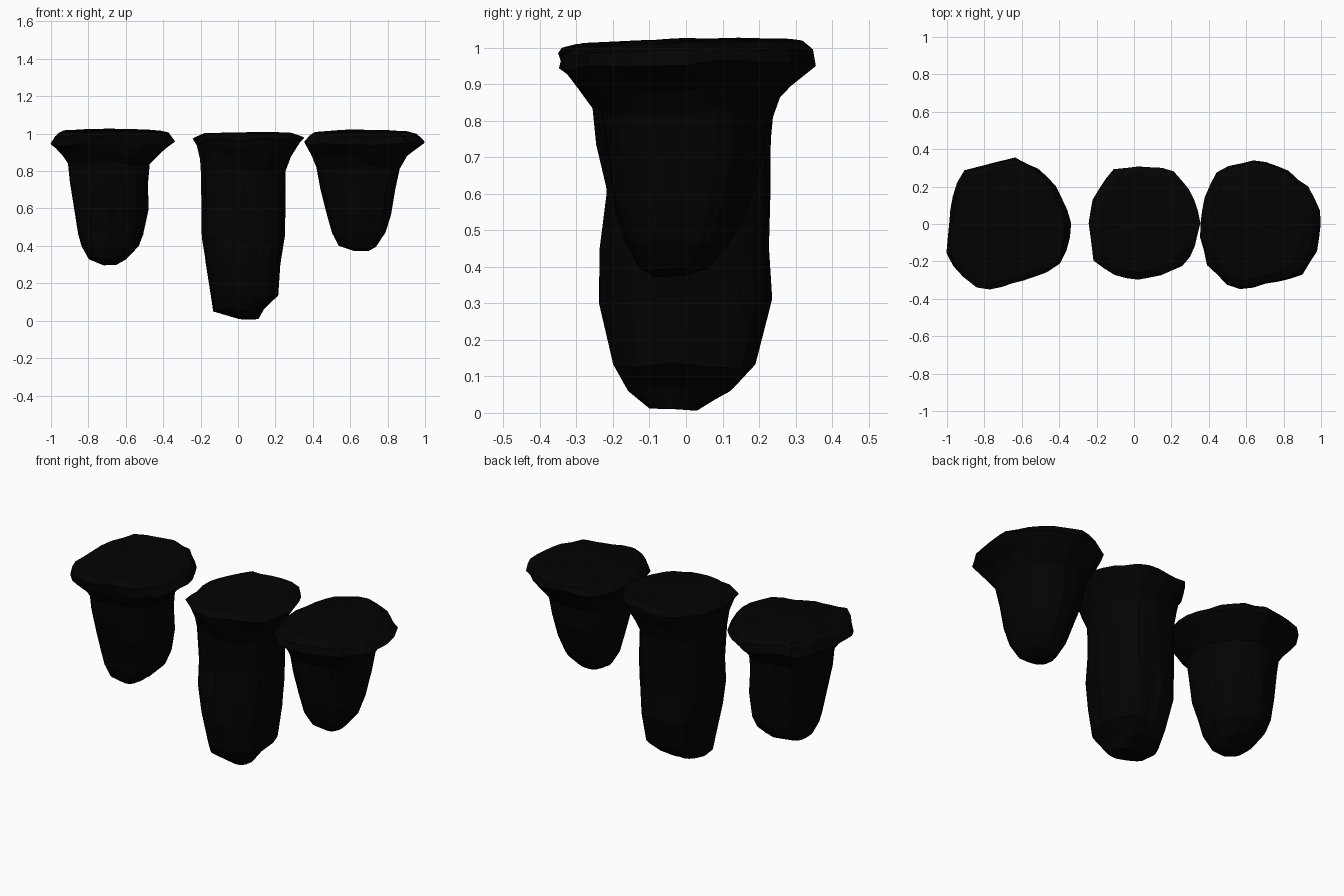
import bpy, bmesh, math
from mathutils import Vector, noise

if "Cube" in bpy.data.objects:
    bpy.data.objects.remove(bpy.data.objects["Cube"])

N = 30
mat = bpy.data.materials.new("dark_rock")
mat.diffuse_color = (0.0008, 0.0008, 0.0008, 1)
mat.use_nodes = True
mat.node_tree.nodes["Principled BSDF"].inputs["Base Color"].default_value = mat.diffuse_color


def polar(outline, a):
    """Distance from the origin to a closed outline along angle a."""
    d = (math.cos(a), math.sin(a))
    best = 0
    for (x1, y1), (x2, y2) in zip(outline, outline[1:] + outline[:1]):
        ex, ey = x2 - x1, y2 - y1
        den = d[0] * ey - d[1] * ex
        if abs(den) < 1e-9:
            continue
        t = (x1 * ey - y1 * ex) / den
        u = (x1 * d[1] - y1 * d[0]) / den
        if t > 0 and -1e-6 <= u <= 1 + 1e-6:
            best = max(best, t)
    return best


def rock(name, outline, rings, seed):
    # rings: z, x min, x max, y min, y max (bottom to top)
    xs, ys = [p[0] for p in outline], [p[1] for p in outline]
    cx, cy = (min(xs) + max(xs)) / 2, (min(ys) + max(ys)) / 2
    hx, hy = (max(xs) - min(xs)) / 2, (max(ys) - min(ys)) / 2
    unit = [((x - cx) / hx, (y - cy) / hy) for x, y in outline]
    bm = bmesh.new()
    loops = []
    for k, (z, x0, x1, y0, y1) in enumerate(rings):
        rim = z > 0.9
        loop = []
        for i in range(N):
            a = 2 * math.pi * i / N
            c, s = math.cos(a), math.sin(a)
            r = polar(unit, a)
            if not rim:
                # stems are squarer, with vertical creases
                r = 0.35 * r + 0.65 * (abs(c) ** 2.5 + abs(s) ** 2.5) ** (-1 / 2.5)
                r *= 1 + 0.06 * noise.noise(Vector((c * 3 + seed, s * 3, z * 1.8)))
            else:
                r *= 1 + 0.03 * noise.noise(Vector((c * 4 + seed, s * 4, z * 9)))
            y = (y0 + y1) / 2 + r * s * (y1 - y0) / 2
            x = (x0 + x1) / 2 + r * c * (x1 - x0) / 2
            amp = 0.022 if 0 < k < len(rings) - 2 else 0.008
            dz = amp * noise.noise(Vector((x * 7 + seed, y * 7, z * 5)))
            tilt = 0.025 * y if rim else 0
            loop.append(bm.verts.new((x, y, max(0, z + dz + tilt))))
        loops.append(loop)
    for a, b in zip(loops, loops[1:]):
        for i in range(N):
            j = (i + 1) % N
            bm.faces.new((a[i], a[j], b[j], b[i]))
    # bottom and top caps
    for loop, flip in ((loops[0], True), (loops[-1], False)):
        mid = sum((v.co for v in loop), Vector()) / N
        m = bm.verts.new(mid)
        for i in range(N):
            f = (loop[i], loop[(i + 1) % N], m)
            bm.faces.new(f[::-1] if flip else f)
    bmesh.ops.triangulate(bm, faces=bm.faces[:])
    bmesh.ops.recalc_face_normals(bm, faces=bm.faces[:])
    me = bpy.data.meshes.new(name)
    bm.to_mesh(me)
    bm.free()
    me.materials.append(mat)
    bpy.context.collection.objects.link(bpy.data.objects.new(name, me))


# left pillar, its tip pulled forward and its lower mass backward
rock("left_rock_pillar",
     [(-.65, .36), (-.93, .28), (-.98, .1), (-1, -.17), (-.93, -.27), (-.82, -.35),
      (-.6, -.3), (-.42, -.24), (-.35, -.13), (-.34, .04), (-.41, .2), (-.5, .29)],
     [(.30, -.72, -.65, -.09, .01), (.335, -.80, -.60, -.14, .11), (.40, -.84, -.53, -.17, .19),
      (.46, -.86, -.505, -.18, .215),
      (.60, -.88, -.48, -.22, .23), (.74, -.90, -.48, -.25, .235), (.84, -.91, -.47, -.26, .245),
      (.89, -.94, -.42, -.30, .29), (.95, -1, -.34, -.35, .36), (1.0, -.98, -.37, -.36, .35),
      (1.015, -.95, -.41, -.32, .32), (1.022, -.8, -.55, -.15, .15)], 3.1)

# middle pillar
rock("middle_rock_pillar",
     [(-.13, .29), (.03, .31), (.2, .29), (.3, .17), (.35, .03), (.33, -.1), (.28, -.21),
      (.15, -.27), (.02, -.3), (-.13, -.27), (-.22, -.19), (-.25, .03), (-.22, .14)],
     [(.008, .0, .11, -.10, .03), (.06, -.13, .14, -.16, .13), (.13, -.14, .21, -.20, .19),
      (.30, -.17, .22, -.235, .235), (.45, -.19, .245, -.23, .225), (.60, -.19, .25, -.21, .23),
      (.80, -.195, .25, -.22, .23), (.87, -.2, .28, -.25, .26), (.94, -.22, .33, -.29, .30),
      (.975, -.245, .355, -.30, .31), (1.0, -.19, .30, -.26, .27), (1.005, -.05, .17, -.12, .12)], 8.7)

# right pillar
rock("right_rock_pillar",
     [(.46, .3), (.68, .35), (.82, .29), (.93, .2), (1, .07), (.99, -.13), (.9, -.27),
      (.6, -.35), (.52, -.35), (.4, -.22), (.35, -.02), (.38, .15)],
     [(.375, .62, .70, -.09, .0), (.40, .54, .74, -.13, .06), (.47, .505, .79, -.17, .12),
      (.57, .48, .82, -.20, .17), (.70, .445, .845, -.22, .205), (.82, .425, .87, -.24, .22),
      (.88, .40, .91, -.28, .27), (.955, .345, 1, -.35, .35), (.99, .38, .96, -.34, .34),
      (1.01, .41, .90, -.30, .30), (1.018, .55, .75, -.15, .15)], 14.3)
